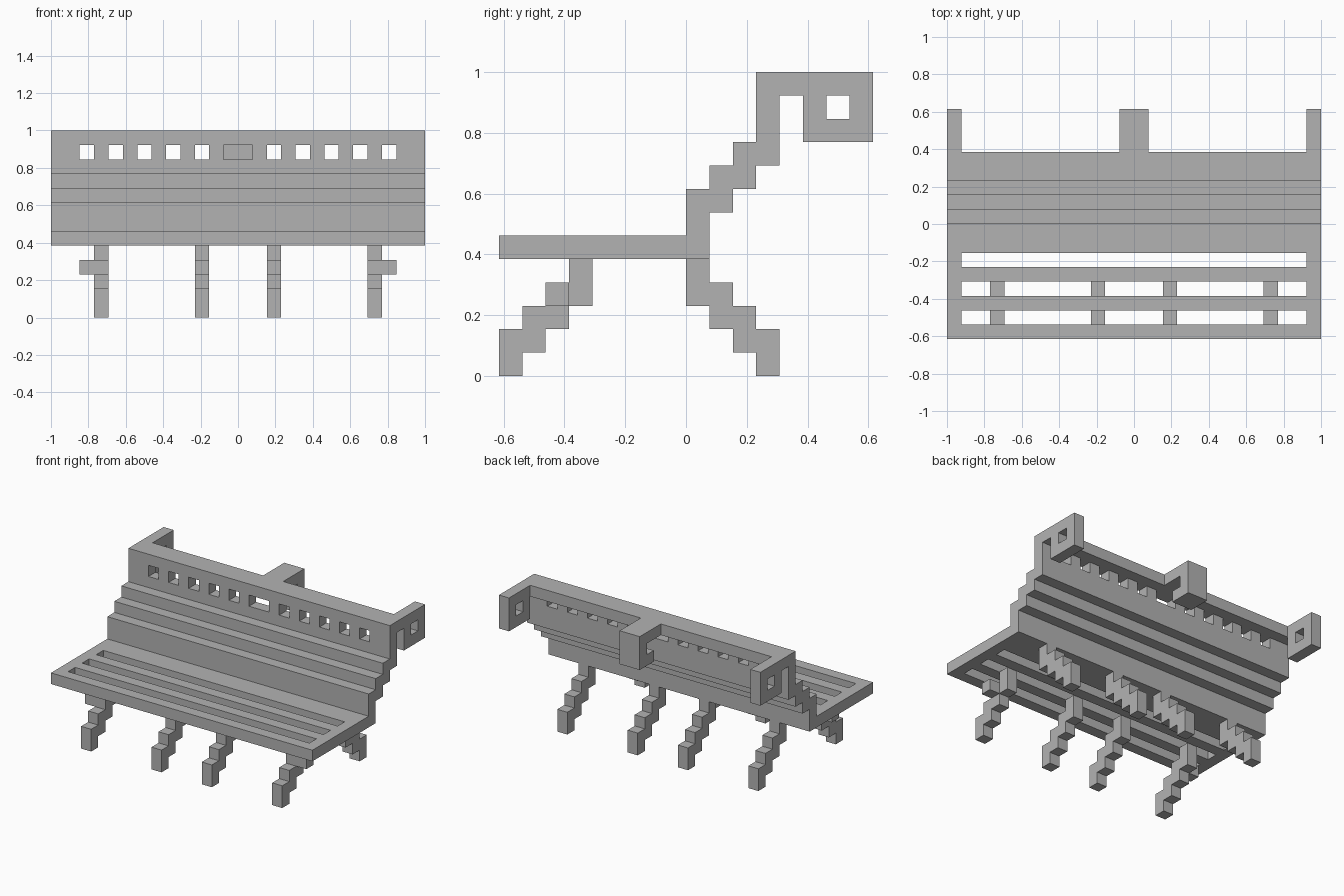
import bpy, bmesh

U = 1 / 13  # one block of the grid

if "Cube" in bpy.data.objects:
    bpy.data.objects.remove(bpy.data.objects["Cube"], do_unlink=True)

grey = bpy.data.materials.new("plain_grey")
grey.use_nodes = True
grey.diffuse_color = (0.45, 0.45, 0.45, 1)
grey.node_tree.nodes["Principled BSDF"].inputs["Base Color"].default_value = (0.45, 0.45, 0.45, 1)


def prism(bm, outline, x0, x1):
    """Extrude a side outline of (y, z) blocks from x0 to x1."""
    points = list(dict.fromkeys(outline))
    face = bm.faces.new([bm.verts.new((x0 * U, y * U, z * U)) for y, z in points])
    moved = bmesh.ops.extrude_face_region(bm, geom=[face])["geom"]
    verts = [v for v in moved if isinstance(v, bmesh.types.BMVert)]
    bmesh.ops.translate(bm, verts=verts, vec=((x1 - x0) * U, 0, 0))


def box(bm, x0, x1, y0, y1, z0, z1):
    prism(bm, [(y0, z0), (y1, z0), (y1, z1), (y0, z1)], x0, x1)


def steps(bm, x0, x1, y0, columns):
    """Staircase whose columns, one block deep, span the given heights."""
    low, high = [], []
    for y, (z0, z1) in enumerate(columns, y0):
        low += [(y, z0), (y + 1, z0)]
        high += [(y, z1), (y + 1, z1)]
    prism(bm, low + high[::-1], x0, x1)


def finish(bm, name):
    bmesh.ops.recalc_face_normals(bm, faces=bm.faces)
    mesh = bpy.data.meshes.new(name)
    bm.to_mesh(mesh)
    bm.free()
    mesh.materials.append(grey)
    bpy.context.collection.objects.link(bpy.data.objects.new(name, mesh))


# Seat: side rails, slats and the solid rear board
bm = bmesh.new()
for x in (-13, 12):
    box(bm, x, x + 1, -8, 0, 5, 6)
for y in (-8, -6, -4):
    box(bm, -12, 12, y, y + 1, 5, 6)
box(bm, -12, 12, -2, 0, 5, 6)
finish(bm, "seat")

# Stepped backrest
bm = bmesh.new()
steps(bm, -13, 13, 0, [(5, 8), (7, 9), (8, 10), (9, 11)])
finish(bm, "backrest")

# Posts between the row of openings
bm = bmesh.new()
for side in (-1, 1):
    box(bm, *sorted((11 * side, 13 * side)), 3, 4, 11, 12)
    for x in range(1, 11, 2):
        box(bm, *sorted((x * side, (x + 1) * side)), 3, 4, 11, 12)
finish(bm, "backrest_posts")

# Top rail
bm = bmesh.new()
box(bm, -13, 13, 3, 5, 12, 13)
finish(bm, "top_rail")

# Square loops behind both ends
for name, x in (("right_loop", -13), ("left_loop", 12)):
    bm = bmesh.new()
    for z in (10, 12):
        box(bm, x, x + 1, 5, 8, z, z + 1)
    for y in (5, 7):
        box(bm, x, x + 1, y, y + 1, 11, 12)
    finish(bm, name)

# Middle hook
bm = bmesh.new()
prism(bm, [(5, 12), (7, 12), (7, 11), (6, 11), (6, 10), (8, 10), (8, 13), (5, 13)], -1, 1)
finish(bm, "middle_hook")

# Four pairs of stepped legs
rising = [(0, 2), (1, 3), (2, 4), (3, 5)]
for name, x in (("outer_right", -10), ("inner_right", -3), ("inner_left", 2), ("outer_left", 9)):
    for end, y, columns in (("front", -8, rising), ("back", 0, rising[::-1])):
        bm = bmesh.new()
        steps(bm, x, x + 1, y, columns)
        finish(bm, f"{name}_{end}_leg")

# Small pegs on the outer front legs
for name, x in (("right_peg", -11), ("left_peg", 10)):
    bm = bmesh.new()
    box(bm, x, x + 1, -6, -5, 3, 4)
    finish(bm, name)
